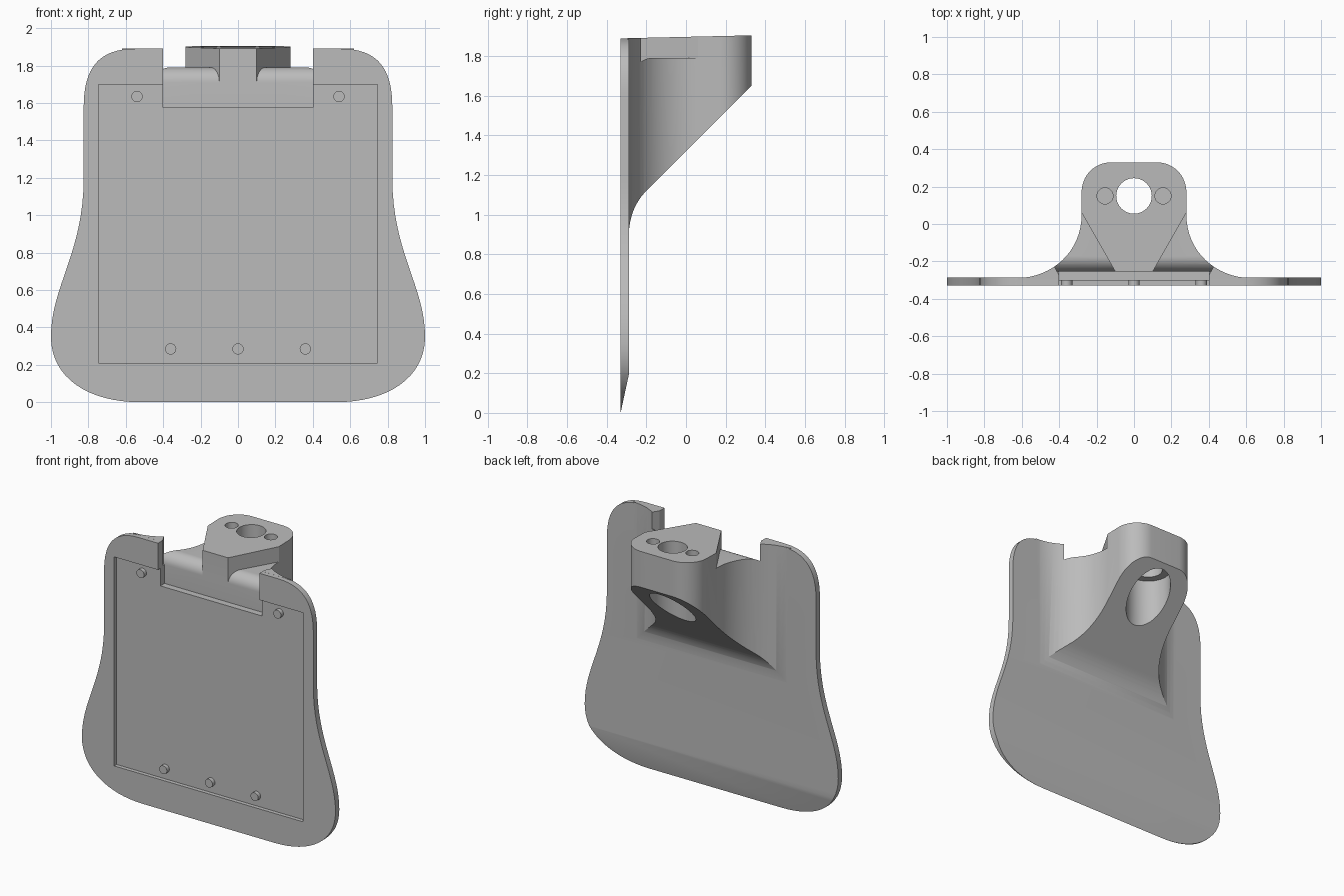
import bpy
from math import pi, sin, cos, radians
from mathutils import Vector

old = bpy.data.objects.get("Cube")
if old:
    bpy.data.objects.remove(old, do_unlink=True)

grey = bpy.data.materials.new("plain_grey")
grey.use_nodes = True
grey.diffuse_color = (0.5, 0.5, 0.5, 1)
grey.node_tree.nodes["Principled BSDF"].inputs["Base Color"].default_value = (0.5, 0.5, 0.5, 1)


def curve(a, b, c, d, n=16):
    """Points along a cubic curve, both ends included."""
    a, b, c, d = map(Vector, (a, b, c, d))
    pts = []
    for i in range(n + 1):
        t = i / n
        s = 1 - t
        pts.append(tuple(a * s**3 + b * 3 * s * s * t + c * 3 * s * t * t + d * t**3))
    return pts


def mirrored(half):
    """Close a right-hand outline with its reflection."""
    return half + [(-u, v) for u, v in reversed(half)]


def circle(u, v, r, n=40):
    return [(u + r * cos(2 * pi * i / n), v + r * sin(2 * pi * i / n)) for i in range(n)]


def prism(name, outline, axis, low, high):
    """Extrude a flat outline along the x, y or z axis."""
    place = {"x": lambda u, v, w: (w, u, v),
             "y": lambda u, v, w: (u, w, v),
             "z": lambda u, v, w: (u, v, w)}[axis]
    n = len(outline)
    verts = [place(u, v, w) for w in (low, high) for u, v in outline]
    faces = [list(range(n))[::-1], list(range(n, 2 * n))]
    faces += [[i, (i + 1) % n, n + (i + 1) % n, n + i] for i in range(n)]
    mesh = bpy.data.meshes.new(name)
    mesh.from_pydata(verts, [], faces)
    # Make all normals point outward
    import bmesh
    bm = bmesh.new()
    bm.from_mesh(mesh)
    bmesh.ops.recalc_face_normals(bm, faces=bm.faces)
    bm.to_mesh(mesh)
    bm.free()
    mesh.materials.append(grey)
    obj = bpy.data.objects.new(name, mesh)
    bpy.context.collection.objects.link(obj)
    return obj


def box(name, x, y, z):
    return prism(name, [(x[0], y[0]), (x[1], y[0]), (x[1], y[1]), (x[0], y[1])], "z", *z)


def combine(obj, tool, operation):
    """Apply a boolean and remove the tool."""
    mod = obj.modifiers.new("combine", "BOOLEAN")
    mod.operation, mod.solver, mod.object = operation, "EXACT", tool
    graph = bpy.context.evaluated_depsgraph_get()
    mesh = bpy.data.meshes.new_from_object(obj.evaluated_get(graph))
    obj.modifiers.clear()
    obj.data = mesh
    bpy.data.objects.remove(tool, do_unlink=True)


def smooth(obj):
    bpy.ops.object.select_all(action="DESELECT")
    obj.select_set(True)
    bpy.context.view_layer.objects.active = obj
    bpy.ops.object.shade_smooth_by_angle(angle=radians(25))


FRONT, BACK, FLOOR = -0.33, -0.287, -0.302

# Flared plate with a tapered lower edge
side = curve((0.52, 0), (0.8, 0), (1, 0.13), (1, 0.35))
side += curve((1, 0.35), (1, 0.62), (0.825, 0.8), (0.825, 1.2))[1:]
side += curve((0.825, 1.58), (0.825, 1.78), (0.75, 1.89), (0.55, 1.89))
body = prism("plate_body", mirrored(side), "y", FRONT, BACK)
combine(body, prism("taper", [(-0.3343, -0.02), (-0.27, 0.279), (-0.27, -0.02)],
                    "x", -1.2, 1.2), "DIFFERENCE")

# Mounting boss: plan outline trimmed by a side profile
plan = [(0.62, -0.296)] + curve((0.62, -0.289), (0.44, -0.285), (0.28, -0.15), (0.28, 0.05))
plan += curve((0.28, 0.17), (0.28, 0.26), (0.21, 0.33), (0.12, 0.33))
boss = prism("boss", mirrored(plan), "z", 0.8, 2)
profile = [(-0.31, 0.9)] + curve((-0.289, 0.9), (-0.285, 1), (-0.25, 1.07), (-0.2, 1.12))
profile += [(0.34, 1.66), (0.34, 1.905), (-0.31, 1.89)]
combine(boss, prism("boss_profile", profile, "x", -1, 1), "INTERSECT")
combine(body, boss, "UNION")

# Front recess and top notch
combine(body, box("recess", (-0.745, 0.745), (-0.4, FLOOR), (0.21, 1.7)), "DIFFERENCE")
combine(body, box("notch", (-0.4, 0.4), (-0.4, -0.255), (1.575, 2.1)), "DIFFERENCE")

# Angled shoulders with a rounded front edge
arc = [(-0.175 - 0.08 * cos(a), 1.71 + 0.08 * sin(a)) for a in [pi / 2 * i / 12 for i in range(13)]]
for s in (-1, 1):
    corner = [(0.1, -0.275), (0.1, -0.255), (0.3, 0.095), (0.6, 0.095), (0.43, -0.22), (0.4, -0.275)]
    shoulder = prism("shoulder", [(s * x, y) for x, y in corner], "z", 1.6, 2.2)
    above = [(-0.4, 1.71)] + arc + [(0.3, 1.79), (0.3, 2.1), (-0.4, 2.1)]
    combine(shoulder, prism("shoulder_profile", above, "x", -1, 1), "INTERSECT")
    combine(body, shoulder, "DIFFERENCE")

# Bore, wider counterbore from below and two blind holes
combine(body, prism("bore", circle(0, 0.15, 0.095), "z", 1, 2.1), "DIFFERENCE")
combine(body, prism("counterbore", circle(0, 0.15, 0.15), "z", 0.9, 1.68), "DIFFERENCE")
for s in (-1, 1):
    combine(body, prism("blind_hole", circle(s * 0.155, 0.15, 0.043), "z", 1.76, 2.1), "DIFFERENCE")
smooth(body)

# Locating pins in the recess
for i, (x, z) in enumerate([(-0.54, 1.635), (0.54, 1.635), (-0.36, 0.285), (0, 0.285), (0.36, 0.285)]):
    smooth(prism(f"locating_pin_{i + 1}", circle(x, z, 0.03, 24), "y", FRONT, FLOOR + 0.005))
